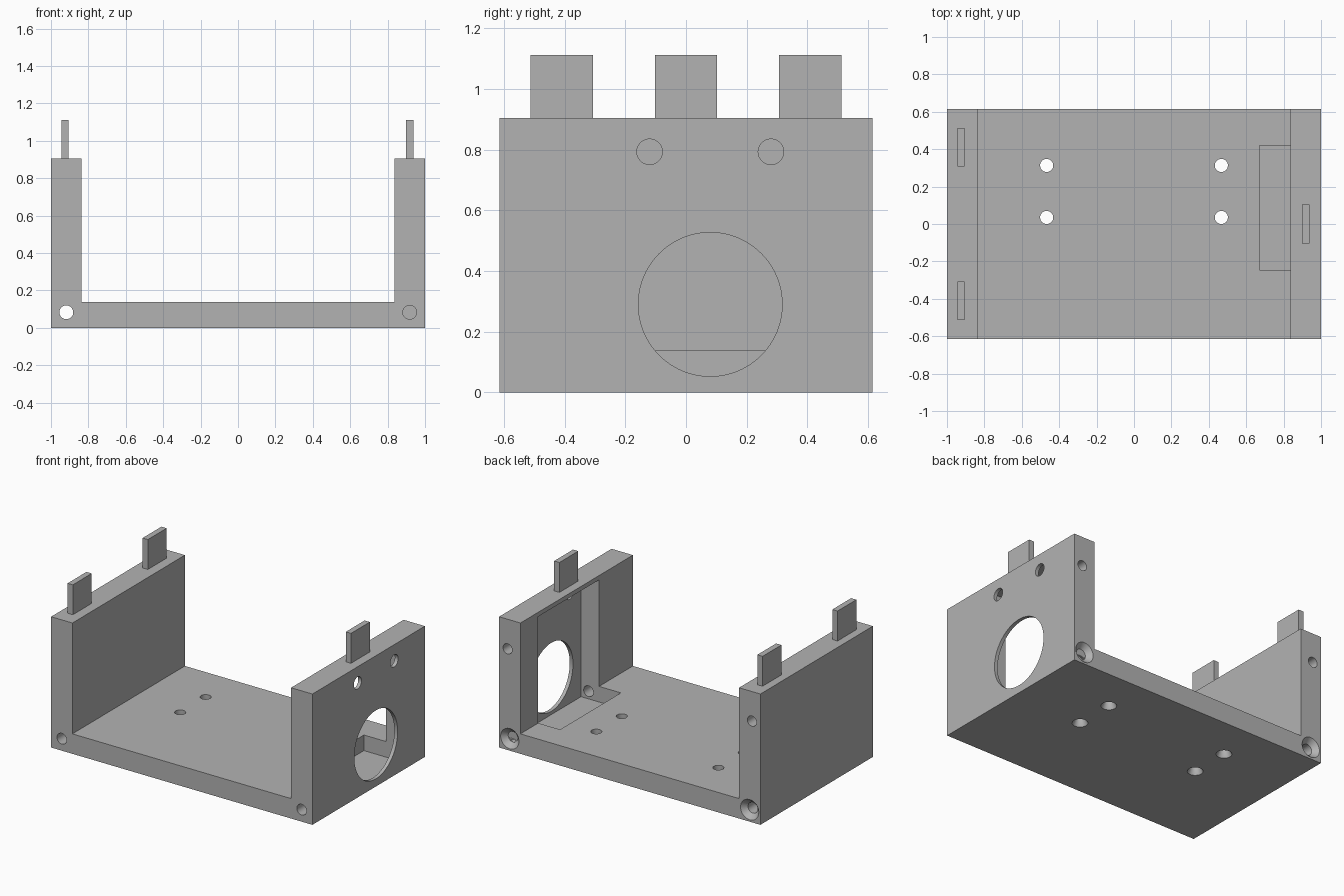
import bpy, bmesh, math
from mathutils import Matrix, Vector

cube = bpy.data.objects.get("Cube")
if cube:
    bpy.data.objects.remove(cube, do_unlink=True)

grey = bpy.data.materials.new("matte grey")
grey.use_nodes = True
colour = (0.45, 0.45, 0.45, 1)
grey.diffuse_color = colour
grey.node_tree.nodes["Principled BSDF"].inputs["Base Color"].default_value = colour

HALF_Y, FLOOR, WALL_TOP, WALL_IN = 0.615, 0.138, 0.905, 0.837


def finish(name, bm):
    bmesh.ops.recalc_face_normals(bm, faces=bm.faces)
    mesh = bpy.data.meshes.new(name)
    bm.to_mesh(mesh)
    bm.free()
    mesh.materials.append(grey)
    obj = bpy.data.objects.new(name, mesh)
    bpy.context.collection.objects.link(obj)
    return obj


def box(name, low, high):
    bm = bmesh.new()
    low, high = Vector(low), Vector(high)
    place = Matrix.Translation((low + high) / 2) @ Matrix.Diagonal((high - low).to_4d())
    bmesh.ops.create_cube(bm, size=1, matrix=place)
    return finish(name, bm)


def rod(start, end, r1, r2=None, sides=48):
    """Cylinder or cone cutter running from start to end."""
    start, end = Vector(start), Vector(end)
    axis = end - start
    place = Matrix.Translation((start + end) / 2) @ axis.to_track_quat("Z", "Y").to_matrix().to_4x4()
    bm = bmesh.new()
    bmesh.ops.create_cone(bm, cap_ends=True, segments=sides, radius1=r1,
                          radius2=r1 if r2 is None else r2, depth=axis.length, matrix=place)
    return finish("cutter", bm)


def cut(target, cutter):
    cutter.hide_render = True
    mod = target.modifiers.new("cut", "BOOLEAN")
    mod.operation, mod.solver, mod.object = "DIFFERENCE", "EXACT", cutter
    bpy.context.view_layer.objects.active = target
    bpy.ops.object.modifier_apply(modifier=mod.name)
    bpy.data.objects.remove(cutter, do_unlink=True)


# U-shaped body: floor and two side walls
profile = [(-1, 0), (1, 0), (1, WALL_TOP), (WALL_IN, WALL_TOP), (WALL_IN, FLOOR),
           (-WALL_IN, FLOOR), (-WALL_IN, WALL_TOP), (-1, WALL_TOP)]
bm = bmesh.new()
face = bm.faces.new([bm.verts.new((x, -HALF_Y, z)) for x, z in profile])
side = bmesh.ops.extrude_face_region(bm, geom=[face])["geom"]
bmesh.ops.translate(bm, vec=(0, 2 * HALF_Y, 0),
                    verts=[v for v in side if isinstance(v, bmesh.types.BMVert)])
body = finish("bracket_body", bm)

# Pocket in the left wall and floor
cut(body, box("cutter", (0.67, -0.245, 0.03), (0.975, 0.42, 0.875)))

# Large round window and two small holes through the thin wall
cut(body, rod((0.9, 0.08, 0.29), (1.1, 0.08, 0.29), 0.237, sides=96))
for y in (-0.12, 0.28):
    cut(body, rod((0.9, y, 0.793), (1.1, y, 0.793), 0.042))

for s in (-1, 1):
    # Long corner holes, countersunk at the back, and blind holes above
    x = s * 0.918
    cut(body, rod((x, -0.7, 0.083), (x, 0.7, 0.083), 0.037))
    cut(body, rod((x, HALF_Y - 0.035, 0.083), (x, HALF_Y + 0.001, 0.083), 0.037, 0.071))
    cut(body, rod((s * 0.935, HALF_Y - 0.15, 0.7), (s * 0.935, 0.7, 0.7), 0.035))
    # Floor holes, widened underneath
    for y in (0.035, 0.313):
        cut(body, rod((s * 0.467, y, -0.1), (s * 0.467, y, 0.3), 0.035))
        cut(body, rod((s * 0.467, y, -0.001), (s * 0.467, y, 0.03), 0.05, 0.035))

# Tabs on top of the walls
tabs = [("right_front_tab", -0.925, -0.41), ("right_back_tab", -0.925, 0.41),
        ("left_tab", 0.917, 0)]
for name, x, y in tabs:
    box(name, (x - 0.02, y - 0.103, WALL_TOP), (x + 0.02, y + 0.103, 1.112))

bpy.ops.object.select_all(action="DESELECT")
body.select_set(True)
bpy.context.view_layer.objects.active = body
bpy.ops.object.shade_smooth_by_angle(angle=math.radians(30))
